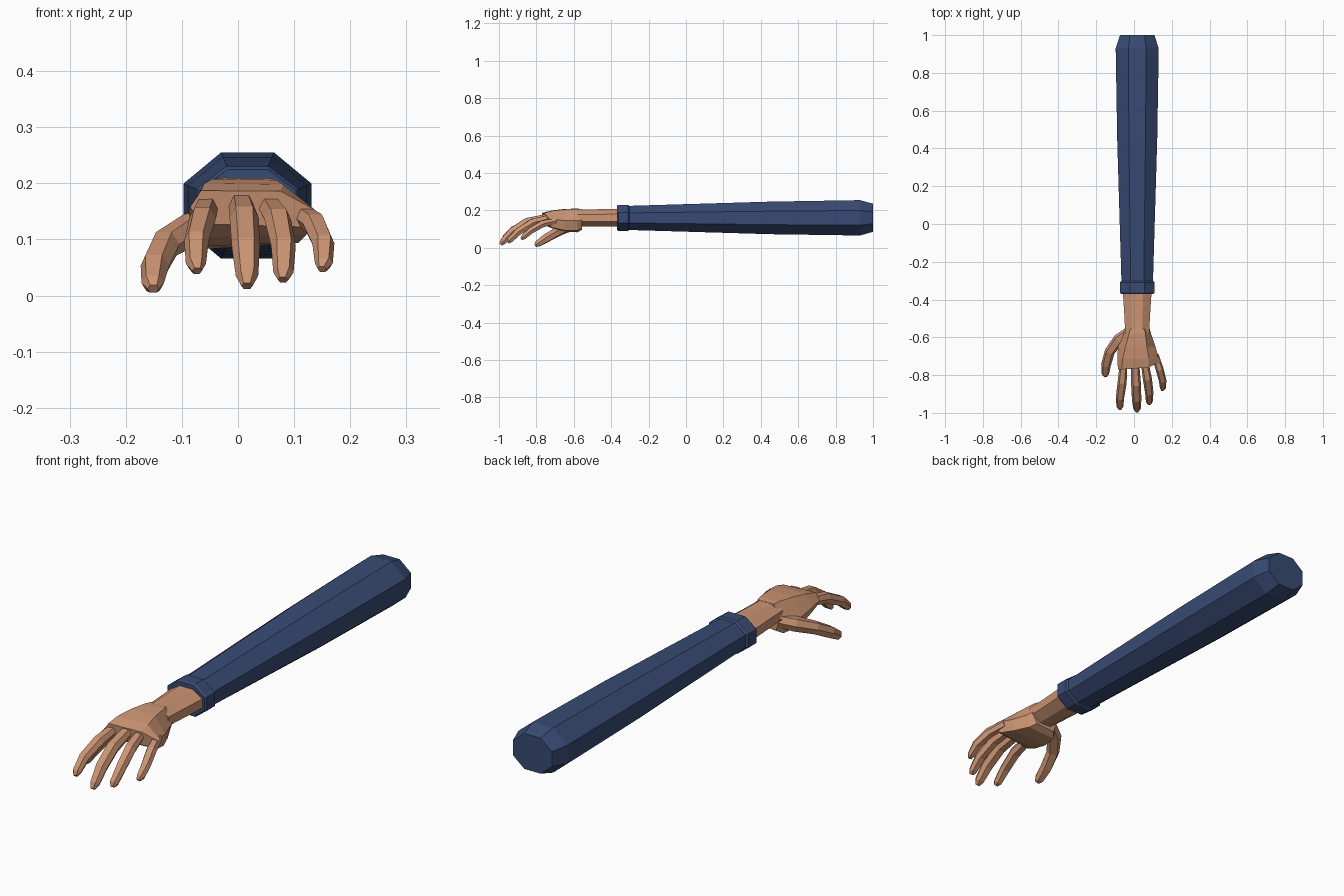
import bpy
import bmesh
import math
from mathutils import Vector

cube = bpy.data.objects.get("Cube")
if cube:
    bpy.data.objects.remove(cube, do_unlink=True)


def material(name, rgb):
    m = bpy.data.materials.new(name)
    m.use_nodes = True
    m.diffuse_color = (*rgb, 1)
    bsdf = next(n for n in m.node_tree.nodes if n.type == "BSDF_PRINCIPLED")
    bsdf.inputs["Base Color"].default_value = (*rgb, 1)
    bsdf.inputs["Roughness"].default_value = 0.8
    return m


NAVY = material("navy_cloth", (0.040, 0.070, 0.175))
SKIN = material("skin", (0.61, 0.30, 0.175))


def loft(name, rings, mat):
    """Skin a list of equal-length point rings and cap both ends."""
    bm = bmesh.new()
    loops = [[bm.verts.new(p) for p in ring] for ring in rings]
    n = len(loops[0])
    for a, b in zip(loops, loops[1:]):
        for i in range(n):
            j = (i + 1) % n
            bm.faces.new((a[i], a[j], b[j], b[i]))
    bm.faces.new(loops[0])
    bm.faces.new(loops[-1])
    bmesh.ops.recalc_face_normals(bm, faces=bm.faces)
    mesh = bpy.data.meshes.new(name)
    bm.to_mesh(mesh)
    bm.free()
    mesh.materials.append(mat)
    obj = bpy.data.objects.new(name, mesh)
    bpy.context.collection.objects.link(obj)
    return obj


def octagon(y, half_w, z_low, z_high, cx=0.017):
    """Flat-topped eight-sided section across the arm."""
    k = 1 / math.cos(math.pi / 8)
    cz, half_h = (z_low + z_high) / 2, (z_high - z_low) / 2
    angles = [math.pi / 8 + i * math.pi / 4 for i in range(8)]
    return [(cx + half_w * k * math.cos(a), y, cz + half_h * k * math.sin(a))
            for a in angles]


def finger(name, path, widths, thickness=0.85):
    """Six-sided flat-topped tube following a bent path."""
    pts = [Vector(p) for p in path]
    rings = []
    for i, p in enumerate(pts):
        t = (pts[min(i + 1, len(pts) - 1)] - pts[max(i - 1, 0)]).normalized()
        side = t.cross(Vector((0, 0, 1))).normalized()
        up = side.cross(t)
        w = widths[i]
        section = [(1, 0), (.58, 1), (-.58, 1), (-1, 0), (-.58, -1), (.58, -1)]
        rings.append([p + side * w * u + up * w * thickness * v for u, v in section])
    return loft(name, rings, SKIN)


# Sleeve: long taper with a chamfered shoulder end
loft("sleeve", [octagon(1.0, 0.091, 0.086, 0.236),
                octagon(0.93, 0.114, 0.066, 0.255),
                octagon(0.45, 0.106, 0.073, 0.247),
                octagon(-0.32, 0.083, 0.096, 0.224)], NAVY)

# Cuff: slightly wider band with bevelled edges
loft("cuff", [octagon(-0.302, 0.084, 0.096, 0.224),
              octagon(-0.310, 0.092, 0.091, 0.230),
              octagon(-0.362, 0.092, 0.091, 0.230),
              octagon(-0.370, 0.086, 0.096, 0.225)], NAVY)

# Wrist
loft("wrist", [octagon(-0.36, 0.076, 0.113, 0.208),
               octagon(-0.50, 0.067, 0.114, 0.206),
               octagon(-0.58, 0.064, 0.116, 0.206)], SKIN)

# Palm: sections run thumb side, top, little-finger side, underside
palm_sections = [
    (-0.555, [(-.050, .150), (-.020, .207), (.054, .207), (.083, .150), (.060, .104), (-.030, .098)]),
    (-0.580, [(-.060, .140), (-.026, .210), (.060, .209), (.090, .145), (.078, .092), (-.050, .083)]),
    (-0.650, [(-.085, .135), (-.045, .208), (.068, .206), (.114, .145), (.108, .094), (-.065, .088)]),
    (-0.715, [(-.088, .150), (-.060, .200), (.080, .198), (.132, .155), (.122, .108), (-.068, .104)]),
    (-0.770, [(-.085, .158), (-.066, .187), (.076, .186), (.138, .152), (.122, .122), (-.070, .128)]),
]
last_y = palm_sections[-1][0]
loft("palm", [[(x, y + (0.5 * max(0, x - 0.055) if y == last_y else 0), z)
               for x, z in pts] for y, pts in palm_sections], SKIN)

# Fingers
slim = [0.020, 0.024, 0.022, 0.018, 0.009]
finger("index_finger", [(-.055, -.735, .160), (-.063, -.84, .138), (-.074, -.92, .098),
                        (-.075, -.967, .057), (-.073, -.979, .044)], slim)
finger("middle_finger", [(.005, -.735, .164), (.011, -.85, .138), (.014, -.93, .086),
                         (.016, -.977, .035), (.016, -.991, .017)],
       [0.022, 0.026, 0.025, 0.020, 0.010])
finger("ring_finger", [(.055, -.725, .160), (.071, -.82, .135), (.081, -.895, .088),
                       (.081, -.942, .041), (.080, -.952, .028)], slim)
finger("little_finger", [(.112, -.695, .145), (.136, -.77, .128), (.152, -.83, .093),
                         (.153, -.868, .058), (.150, -.880, .047)],
       [0.019, 0.021, 0.020, 0.016, 0.008])

# Thumb
finger("thumb", [(-.030, -.575, .135), (-.080, -.610, .120), (-.128, -.675, .092),
                 (-.148, -.745, .053), (-.152, -.793, .022), (-.151, -.806, .012)],
       [0.028, 0.030, 0.027, 0.026, 0.020, 0.010])
